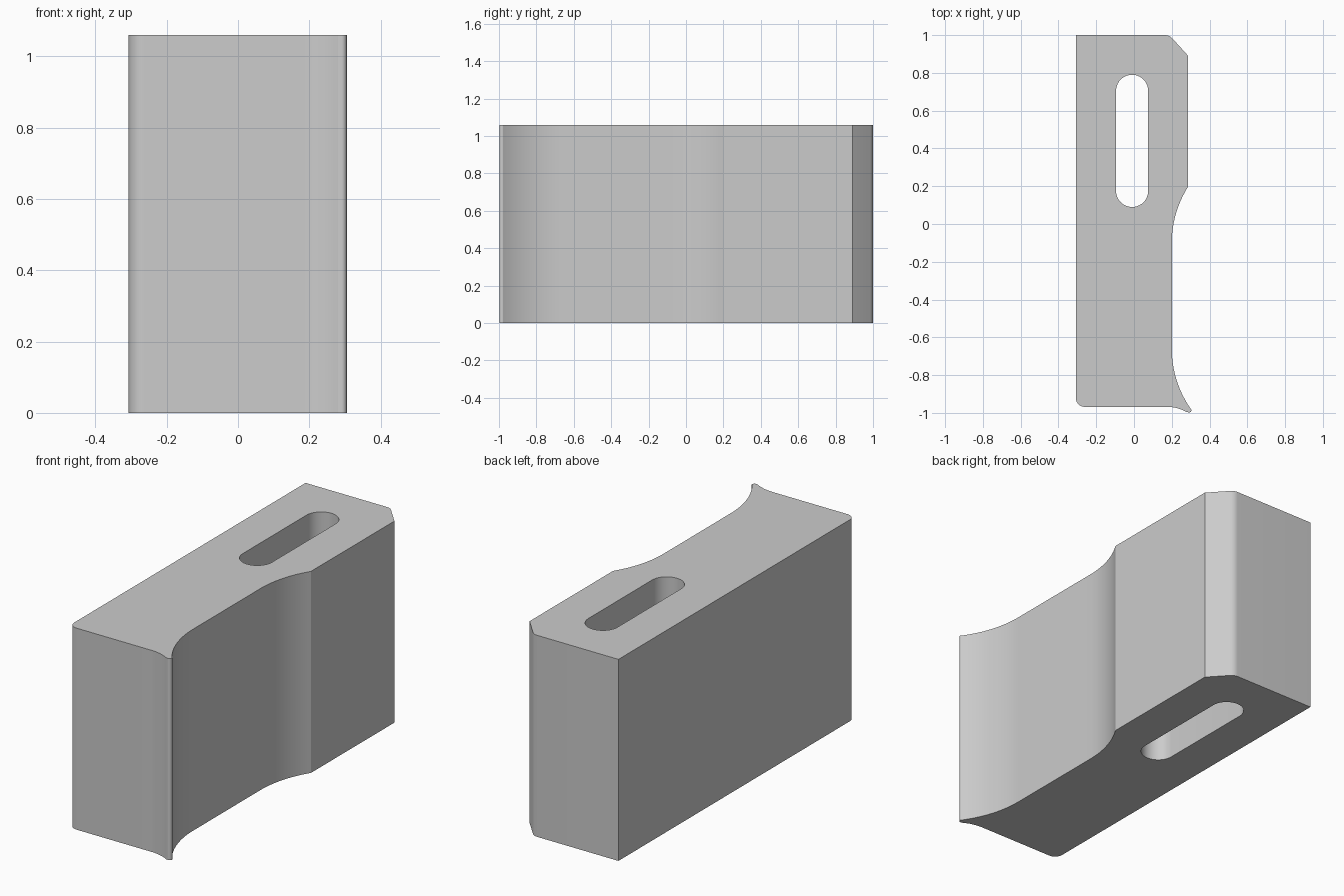
import bpy, bmesh
from math import cos, sin, pi, radians, asin

cube = bpy.data.objects.get("Cube")
if cube:
    bpy.data.objects.remove(cube, do_unlink=True)

HEIGHT = 1.06
RIGHT, WAIST, LEFT = 0.287, 0.2, -0.307


def arc(cx, cy, r, start, end, steps=12):
    """Points along an arc, angles in degrees."""
    angles = [radians(start + (end - start) * i / steps) for i in range(steps + 1)]
    return [(cx + r * cos(a), cy + r * sin(a)) for a in angles]


def loop_edges(bm, points):
    verts = [bm.verts.new((x, y, 0)) for x, y in points]
    return [bm.edges.new((v, verts[(i + 1) % len(verts)])) for i, v in enumerate(verts)]


# Outer profile, counter-clockwise from the rounded front left corner
R = 0.555
upper = asin(0.297 / R) * 180 / pi
lower = asin(0.325 / R) * 180 / pi
outline = arc(LEFT + 0.045, -0.968 + 0.045, 0.045, 180, 270, 8)
outline += arc(0.175, -1.178, 0.21, 90, 60, 8)           # flare under the lip
outline += arc(0.291, -0.984, 0.014, 240, 385, 6)        # lip tip
outline += arc(WAIST + R, -0.66, R, 180 + lower, 180, 16)  # lower hollow
outline += arc(WAIST + R, -0.1, R, 180, 180 - upper, 16)   # upper hollow
outline += [(RIGHT, 0.89)]
outline += arc(0.165, 0.95, 0.05, 45, 90, 6)             # chamfer and its soft end
outline += [(LEFT, 1.0)]

# Long slot through the block
slot = arc(-0.01, 0.705, 0.085, 0, 180, 20) + arc(-0.01, 0.175, 0.085, 180, 360, 20)

# Fill the profile and raise it into a block
bm = bmesh.new()
edges = loop_edges(bm, outline) + loop_edges(bm, slot)
bmesh.ops.triangle_fill(bm, use_beauty=True, use_dissolve=False, edges=edges)
raised = bmesh.ops.extrude_face_region(bm, geom=bm.faces[:], use_keep_orig=True)["geom"]
top = [g for g in raised if isinstance(g, bmesh.types.BMVert)]
bmesh.ops.translate(bm, verts=top, vec=(0, 0, HEIGHT))
bmesh.ops.recalc_face_normals(bm, faces=bm.faces[:])
mesh = bpy.data.meshes.new("slotted_block")
bm.to_mesh(mesh)
bm.free()
block = bpy.data.objects.new("slotted_block", mesh)
bpy.context.collection.objects.link(block)

# Plain grey finish
grey = bpy.data.materials.new("light_grey")
grey.use_nodes = True
colour = (0.6, 0.6, 0.6, 1)
grey.diffuse_color = colour
grey.node_tree.nodes["Principled BSDF"].inputs["Base Color"].default_value = colour
mesh.materials.append(grey)

bpy.ops.object.select_all(action="DESELECT")
block.select_set(True)
bpy.context.view_layer.objects.active = block
bpy.ops.object.shade_smooth_by_angle(angle=radians(25))
